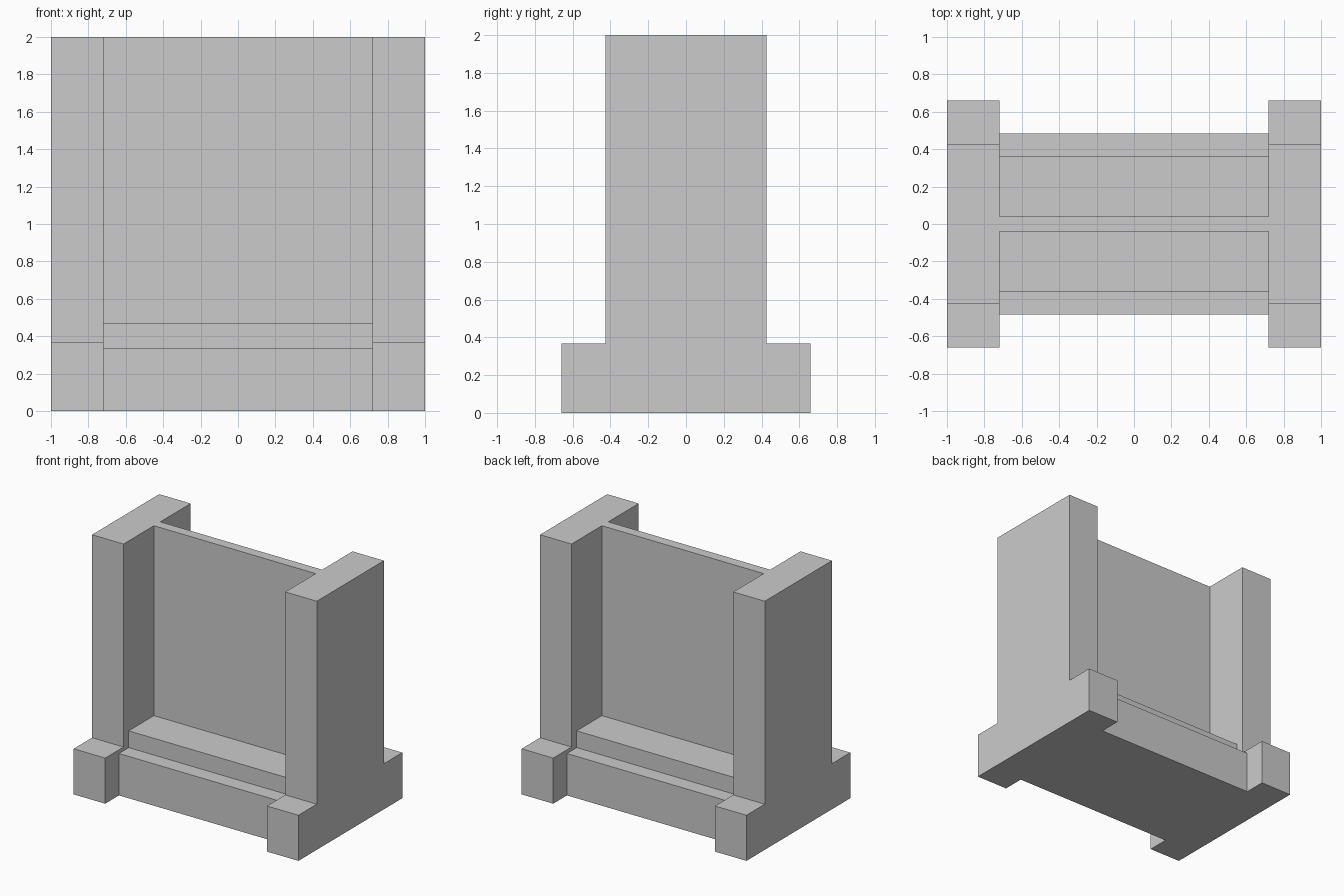
import bpy
import bmesh

if "Cube" in bpy.data.objects:
    bpy.data.objects.remove(bpy.data.objects["Cube"])


def extruded_profile(name, half_profile, x0, x1):
    """Mirror a half (y, z) profile across y = 0 and extrude it along x."""
    outline = half_profile + [(-y, z) for y, z in reversed(half_profile)]
    bm = bmesh.new()
    face = bm.faces.new([bm.verts.new((x0, y, z)) for y, z in outline])
    ext = bmesh.ops.extrude_face_region(bm, geom=[face], use_keep_orig=True)
    verts = [g for g in ext["geom"] if isinstance(g, bmesh.types.BMVert)]
    bmesh.ops.translate(bm, verts=verts, vec=(x1 - x0, 0, 0))
    bmesh.ops.recalc_face_normals(bm, faces=bm.faces)
    mesh = bpy.data.meshes.new(name)
    bm.to_mesh(mesh)
    bm.free()
    obj = bpy.data.objects.new(name, mesh)
    bpy.context.collection.objects.link(obj)
    return obj


INNER, OUTER, TOP = 0.72, 1.0, 2.0

# End posts: tall pillar on a wider foot
post = [(0.66, 0), (0.66, 0.367), (0.427, 0.367), (0.427, TOP)]
extruded_profile("left_post", post, -OUTER, -INNER)
extruded_profile("right_post", post, INNER, OUTER)

# Thin wall panel rising from a two-step plinth
wall = [(0.485, 0), (0.485, 0.337), (0.361, 0.337),
        (0.361, 0.472), (0.041, 0.472), (0.041, TOP)]
extruded_profile("wall_panel", wall, -INNER, INNER)
